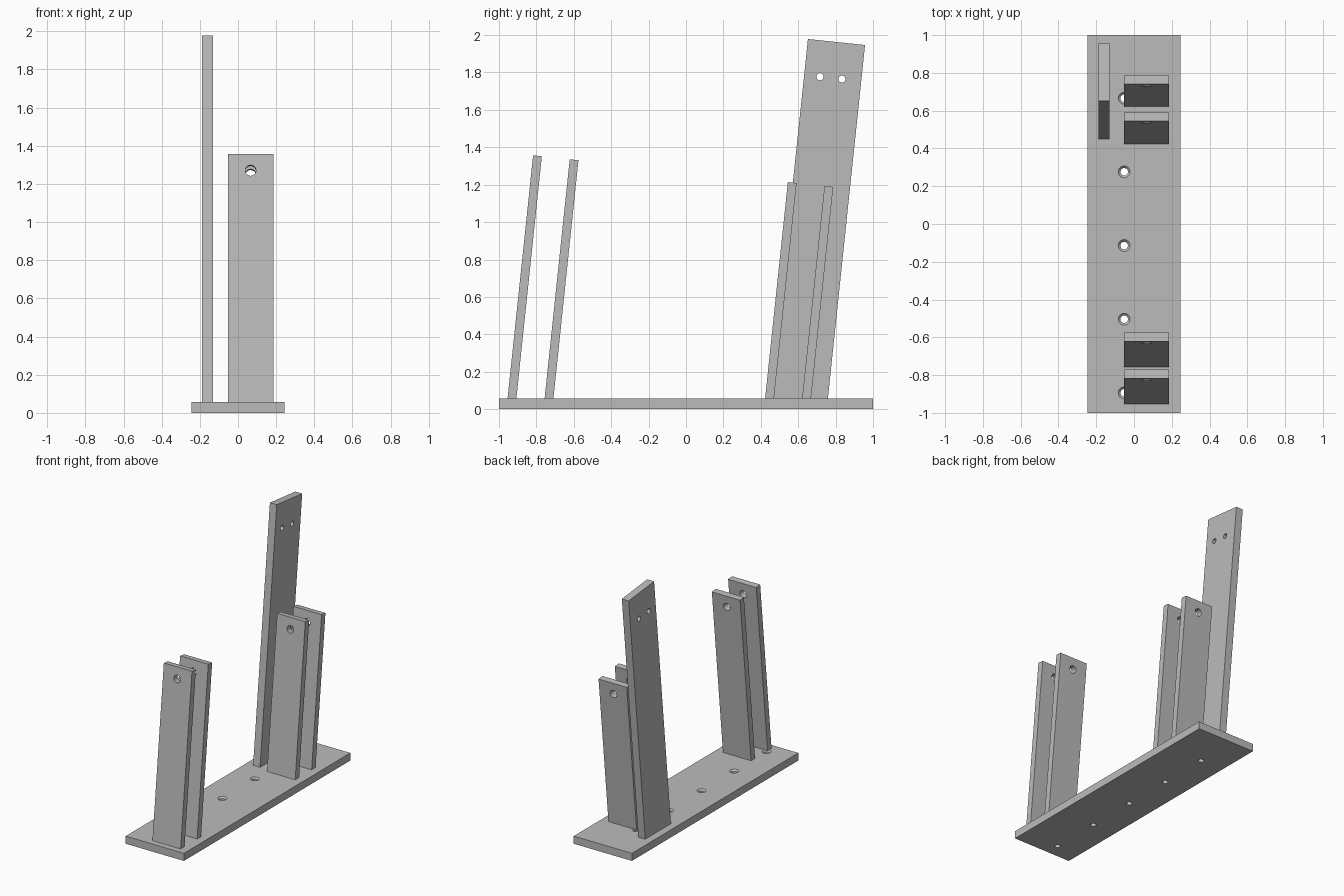
import bpy, bmesh
from math import sin, cos, tan, pi, radians
from mathutils import Matrix, Vector

cube = bpy.data.objects.get("Cube")
if cube:
    bpy.data.objects.remove(cube, do_unlink=True)

LEAN = radians(6)
BASE_TOP = 0.058

grey = bpy.data.materials.new("plain grey")
grey.use_nodes = True
grey.diffuse_color = (0.5, 0.5, 0.5, 1)
grey.node_tree.nodes["Principled BSDF"].inputs["Base Color"].default_value = (0.5, 0.5, 0.5, 1)


def make_object(name, bm):
    bmesh.ops.recalc_face_normals(bm, faces=bm.faces)
    mesh = bpy.data.meshes.new(name)
    bm.to_mesh(mesh)
    bm.free()
    mesh.materials.append(grey)
    obj = bpy.data.objects.new(name, mesh)
    bpy.context.collection.objects.link(obj)
    return obj


def drill(obj, centre, direction, r1, r2, depth):
    """Cut a round or conical hole, then apply the cut."""
    bm = bmesh.new()
    turn = Vector((0, 0, 1)).rotation_difference(Vector(direction)).to_matrix().to_4x4()
    bmesh.ops.create_cone(bm, cap_ends=True, segments=32, radius1=r1, radius2=r2,
                          depth=depth, matrix=Matrix.Translation(centre) @ turn)
    cutter = make_object("hole_cutter", bm)
    cutter.hide_render = True
    mod = obj.modifiers.new("hole", "BOOLEAN")
    mod.operation = "DIFFERENCE"
    mod.solver = "EXACT"
    mod.object = cutter
    bpy.context.view_layer.objects.active = obj
    bpy.ops.object.modifier_apply(modifier=mod.name)
    bpy.data.objects.remove(cutter, do_unlink=True)


def leaning_board(name, x0, x1, y, width, top):
    """Board leaning backwards: level foot, square-cut top."""
    front_top = Vector((x0, y + (top - BASE_TOP) * tan(LEAN), top))
    across = Vector((0, cos(LEAN), -sin(LEAN))) * width
    bm = bmesh.new()
    corners = [(x0, y, BASE_TOP), (x0, y + width / cos(LEAN), BASE_TOP),
               front_top + across, front_top]
    face = bm.faces.new([bm.verts.new(c) for c in corners])
    side = bmesh.ops.extrude_face_region(bm, geom=[face])
    bmesh.ops.translate(bm, vec=(x1 - x0, 0, 0),
                        verts=[v for v in side["geom"] if isinstance(v, bmesh.types.BMVert)])
    return make_object(name, bm), front_top


down = Vector((0, -sin(LEAN), -cos(LEAN)))
back = Vector((0, cos(LEAN), -sin(LEAN)))

# Base plate with countersunk screw holes
bm = bmesh.new()
bmesh.ops.create_cube(bm, size=1, matrix=Matrix.Translation((0, 0, BASE_TOP / 2))
                      @ Matrix.Diagonal((0.49, 2, BASE_TOP, 1)))
base = make_object("base_plate", bm)
for i in range(5):
    x, y = -0.052, -0.894 + i * 0.39
    drill(base, (x, y, BASE_TOP / 2), (0, 0, 1), 0.02, 0.02, 0.2)
    drill(base, (x, y, BASE_TOP - 0.005), (0, 0, 1), 0.015, 0.038, 0.02 + 0.003)

# Two pairs of narrow posts, each with one hole near the top
for name, y, top in (("front_outer_post", -0.954, 1.357), ("front_inner_post", -0.756, 1.336),
                     ("back_inner_post", 0.423, 1.214), ("back_outer_post", 0.621, 1.193)):
    post, corner = leaning_board(name, -0.052, 0.185, y, 0.047, top)
    centre = corner + down * 0.087 + back * 0.0235
    centre.x = 0.066
    drill(post, centre, back, 0.028, 0.028, 0.15)

# Tall board with two sideways holes
tall, corner = leaning_board("tall_board", -0.188, -0.13, 0.45, 0.307, 1.979)
for offset in (0.085, 0.203):
    centre = corner + down * 0.194 + back * offset
    centre.x = -0.159
    drill(tall, centre, (1, 0, 0), 0.019, 0.019, 0.2)

# Round hole walls, crisp board edges
for obj in bpy.context.collection.objects:
    if obj.type == "MESH" and obj.data.materials and obj.data.materials[0] == grey:
        bpy.ops.object.select_all(action="DESELECT")
        obj.select_set(True)
        bpy.context.view_layer.objects.active = obj
        bpy.ops.object.shade_smooth_by_angle(angle=radians(30))
